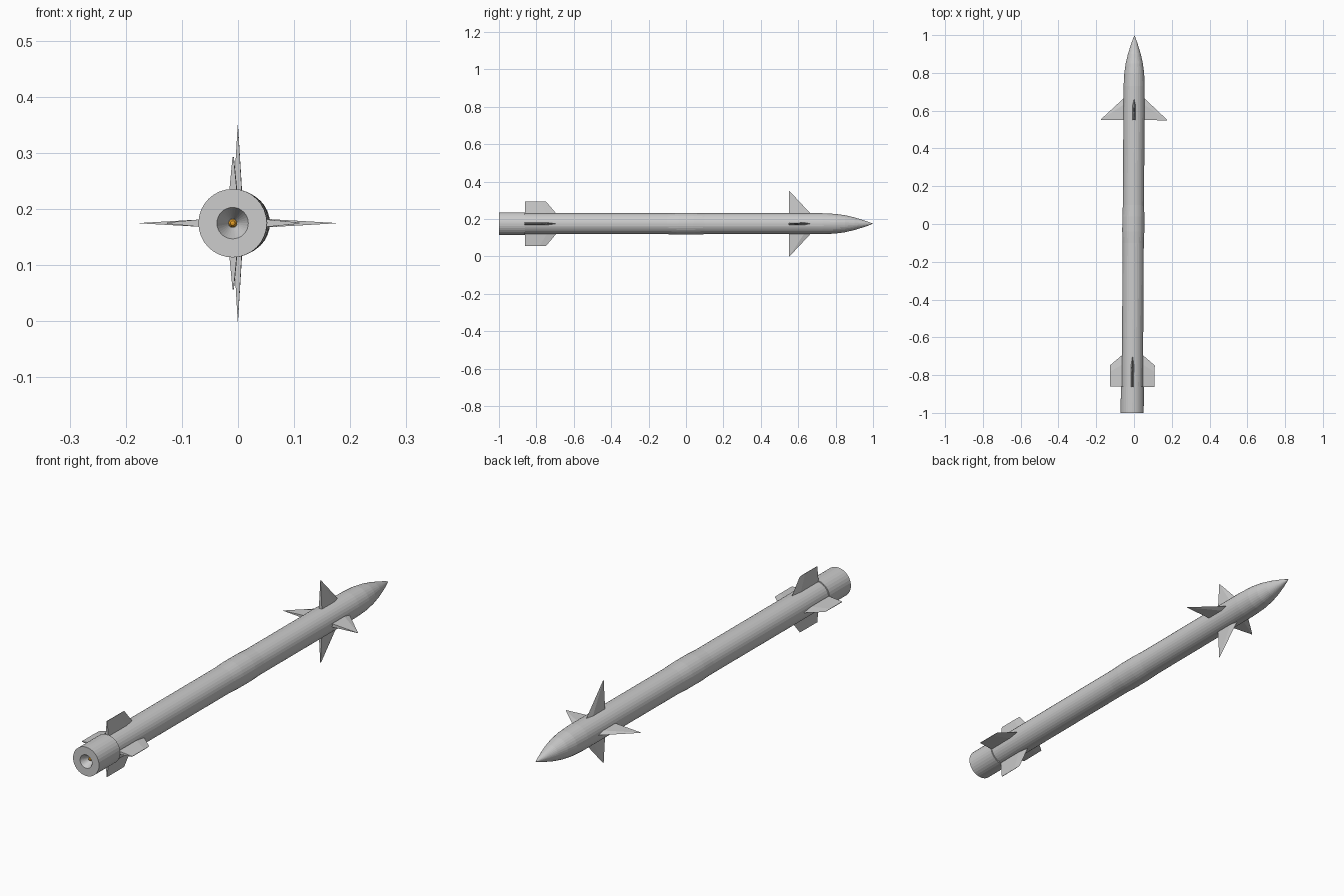
import bpy, bmesh, math
from mathutils import Matrix

if "Cube" in bpy.data.objects:
    bpy.data.objects.remove(bpy.data.objects["Cube"])

SIDES = 32
AXIS_Z = 0.175
# Whole model leans very slightly in plan: tail sits a little to -x
PLACE = Matrix.Translation((-0.0036, 0, AXIS_Z)) @ Matrix.Rotation(-0.006, 4, 'Z')


def finish(name, bm, color=None):
    bmesh.ops.recalc_face_normals(bm, faces=bm.faces)
    me = bpy.data.meshes.new(name)
    bm.to_mesh(me)
    bm.free()
    ob = bpy.data.objects.new(name, me)
    bpy.context.collection.objects.link(ob)
    ob.matrix_world = PLACE
    if color:
        mat = bpy.data.materials.new(name + "_color")
        mat.diffuse_color = color
        mat.use_nodes = True
        mat.node_tree.nodes["Principled BSDF"].inputs["Base Color"].default_value = mat.diffuse_color
        me.materials.append(mat)
    return ob


def lathe(name, profile, color=None, sides=SIDES):
    """Revolve (y, radius) points around the y axis."""
    bm = bmesh.new()
    rings = []
    for y, r in profile:
        if r == 0:
            rings.append([bm.verts.new((0, y, 0))])
        else:
            rings.append([bm.verts.new((r * math.cos(2 * math.pi * i / sides), y,
                                        r * math.sin(2 * math.pi * i / sides)))
                          for i in range(sides)])
    for a, b in zip(rings, rings[1:]):
        for i in range(sides):
            j = (i + 1) % sides
            loop = [a[i % len(a)], a[j % len(a)], b[j % len(b)], b[i % len(b)]]
            bm.faces.new(list(dict.fromkeys(loop)))
    return finish(name, bm, color)


def fins(name, root, tip, r0, r1, t0, t1):
    """Four tapered fins; root and tip are (rear y, front y)."""
    for k in range(4):
        bm = bmesh.new()
        sections = []
        for (back, front), r, t in ((root, r0, t0), (tip, r1, t1)):
            shoulder = front - 0.3 * (front - back)
            pts = [(-t, back), (t, back), (t, shoulder), (0, front), (-t, shoulder)]
            sections.append([bm.verts.new((x, y, r)) for x, y in pts])
        a, b = sections
        for i in range(5):
            j = (i + 1) % 5
            bm.faces.new((a[i], a[j], b[j], b[i]))
        bm.faces.new(a)
        bm.faces.new(b)
        bmesh.ops.rotate(bm, verts=bm.verts, matrix=Matrix.Rotation(k * math.pi / 2, 3, 'Y'))
        finish(f"{name}_{k + 1}", bm)


# Main tube with a faint joint collar in the middle and an ogive nose
lathe("body", [(-0.87, 0), (-0.87, 0.056), (-0.10, 0.056), (-0.04, 0.0585),
               (0.04, 0.0585), (0.10, 0.056), (0.73, 0.056), (0.80, 0.0525),
               (0.85, 0.0455), (0.90, 0.034), (0.95, 0.0185), (0.98, 0.008), (1.0, 0)])

# Tail sleeve with a conical nozzle recess
lathe("tail_sleeve", [(-0.86, 0), (-0.86, 0.061), (-1.0, 0.061), (-1.0, 0.028),
                      (-0.96, 0.008), (-0.96, 0)])

# Glowing igniter in the nozzle
lathe("igniter", [(-0.955, 0), (-0.955, 0.0075), (-0.972, 0.0075), (-0.978, 0.004),
                  (-0.979, 0)], (0.8, 0.35, 0.02, 1), 12)

# Forward triangular fins and clipped tail fins
fins("front_fin", (0.55, 0.67), (0.55, 0.553), 0.05, 0.175, 0.0075, 0.0003)
fins("tail_fin", (-0.862, -0.69), (-0.862, -0.748), 0.05, 0.118, 0.0075, 0.001)
